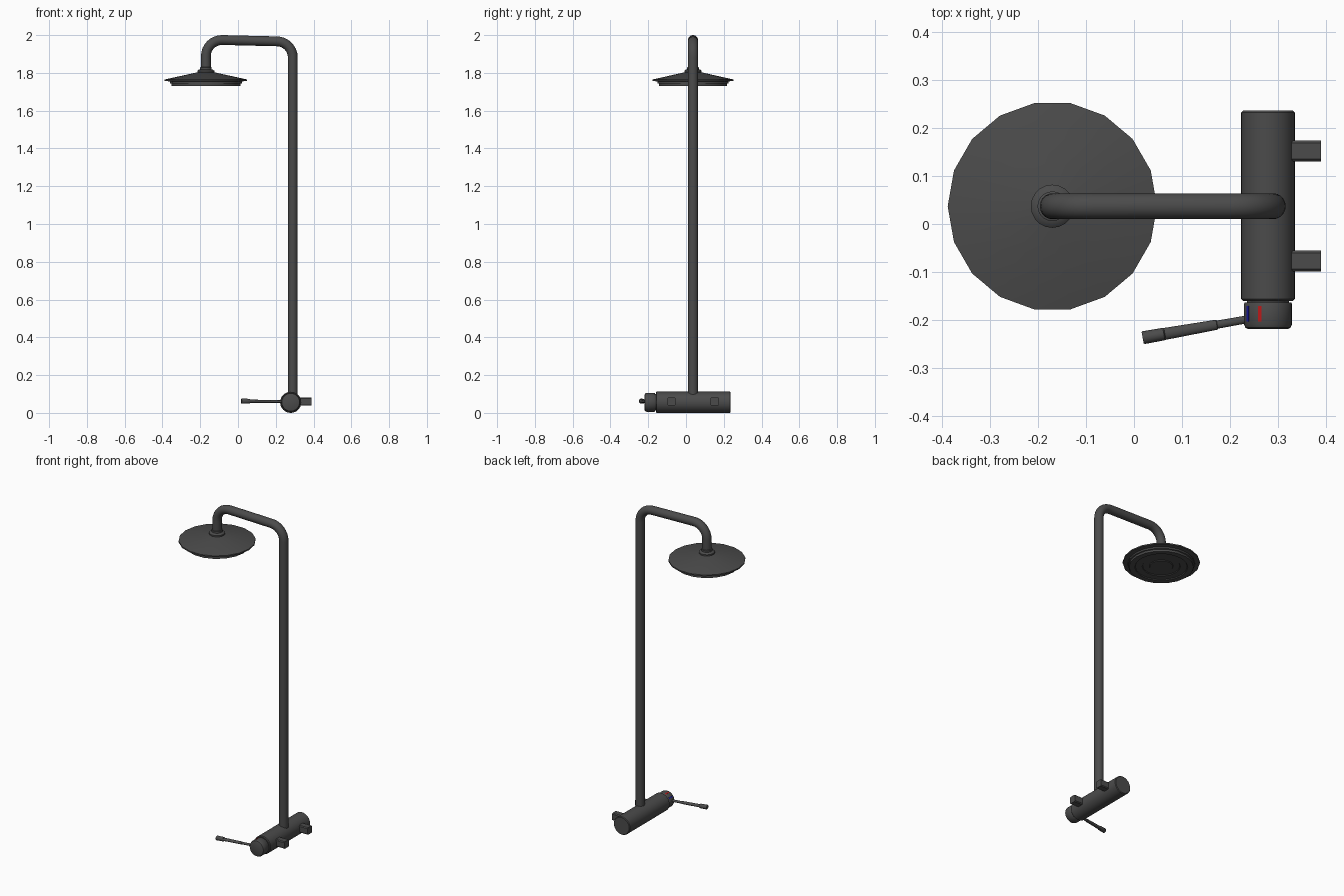
import bpy, bmesh, math
from mathutils import Vector, Matrix

if "Cube" in bpy.data.objects:
    bpy.data.objects.remove(bpy.data.objects["Cube"])

HEAD = Vector((-0.170, 0.037, 0))
VALVE = Vector((0.279, 0, 0.056))


def finish(name, bm, mat=None, angle=35):
    bmesh.ops.recalc_face_normals(bm, faces=bm.faces)
    me = bpy.data.meshes.new(name)
    bm.to_mesh(me)
    bm.free()
    ob = bpy.data.objects.new(name, me)
    bpy.context.collection.objects.link(ob)
    me.materials.append(mat or dark)
    bpy.ops.object.select_all(action='DESELECT')
    bpy.context.view_layer.objects.active = ob
    ob.select_set(True)
    bpy.ops.object.shade_smooth_by_angle(angle=math.radians(angle))
    return ob


def material(name, col):
    m = bpy.data.materials.new(name)
    m.diffuse_color = (*col, 1)
    m.use_nodes = True
    m.node_tree.nodes["Principled BSDF"].inputs["Base Color"].default_value = m.diffuse_color
    return m


dark = material("dark_metal", (0.07, 0.07, 0.07))
red = material("hot_red", (0.5, 0.01, 0.01))
blue = material("cold_blue", (0.01, 0.01, 0.35))


def skin(bm, rings):
    # Bridge successive rings of vertices and cap both ends
    n = len(rings[0])
    for a, b in zip(rings, rings[1:]):
        for i in range(n):
            j = (i + 1) % n
            bm.faces.new((a[i], a[j], b[j], b[i]))
    bm.faces.new(rings[0])
    bm.faces.new(rings[-1])


def lathe(name, profile, sides, origin, along_y=False):
    bm = bmesh.new()
    rings = []
    for r, h in profile:
        ring = []
        for i in range(sides):
            a = 2 * math.pi * i / sides
            u, v = r * math.cos(a), r * math.sin(a)
            ring.append(bm.verts.new(origin + Vector((u, h, v) if along_y else (u, v, h))))
        rings.append(ring)
    skin(bm, rings)
    return finish(name, bm)


def sweep(name, path, radii, normal, sides):
    # Sweep round sections along a path lying in a plane; radii = (in plane, along normal)
    bm = bmesh.new()
    rings = []
    for k, p in enumerate(path):
        t = (path[min(k + 1, len(path) - 1)] - path[max(k - 1, 0)]).normalized()
        side = t.cross(normal)
        ru, rv = radii[k]
        rings.append([bm.verts.new(p + side * ru * math.cos(a) + normal * rv * math.sin(a))
                      for a in (2 * math.pi * i / sides for i in range(sides))])
    skin(bm, rings)
    return finish(name, bm)


def bend(cx, cz, r, start, end, steps=8):
    return [Vector((cx + r * math.cos(math.radians(start + (end - start) * i / steps)), HEAD.y,
                    cz + r * math.sin(math.radians(start + (end - start) * i / steps))))
            for i in range(steps + 1)]


# Riser pipe with two bends
B = 0.085
path = [Vector((0.290, HEAD.y, 0.09))]
path += bend(0.290 - B, 1.967 - B, B, 0, 90)
path += bend(HEAD.x + B, 1.974 - B, B, 90, 180)
path += [Vector((HEAD.x, HEAD.y, 1.815))]
sweep("riser_pipe", path, [(0.026, 0.027)] * len(path), Vector((0, 1, 0)), 20)

# Shower head: low-sided shallow cone with a stepped lower plate
lathe("shower_head", [(0.045, 1.803), (0.218, 1.765), (0.218, 1.757), (0.190, 1.755),
                      (0.190, 1.745), (0.183, 1.743), (0.183, 1.730), (0.150, 1.730),
                      (0.147, 1.735), (0.108, 1.735), (0.105, 1.739),
                      (0.068, 1.739), (0.065, 1.735)], 18, HEAD)
lathe("head_collar", [(0.045, 1.795), (0.045, 1.811), (0.038, 1.817), (0.031, 1.819),
                      (0.031, 1.829), (0.026, 1.831)], 20, HEAD)

# Valve body, neck and rotating knob
lathe("valve_body", [(0.052, -0.160), (0.056, -0.156), (0.056, 0.232), (0.052, 0.236)],
      32, VALVE, True)
lathe("valve_neck", [(0.044, -0.17), (0.044, -0.155)], 32, VALVE, True)
lathe("valve_knob", [(0.041, -0.219), (0.047, -0.216), (0.050, -0.209), (0.050, -0.166),
                     (0.048, -0.163)], 32, VALVE, True)

# Lever handle: thin stem, flattened grip and round tip
a, b = Vector((0.250, -0.196, 0.060)), Vector((0.018, -0.237, 0.062))
stations = [(0, .008, .007), (.33, .0085, .007), (.335, .0105, .008), (.80, .0125, .0085),
            (.81, .013, .013), (.99, .0135, .0135), (1, .012, .012)]
sweep("lever", [a.lerp(b, s[0]) for s in stations], [s[1:] for s in stations],
      Vector((0, 0, 1)), 16)

# Square wall connections
for i, y in enumerate((-0.077, 0.152)):
    bm = bmesh.new()
    bmesh.ops.create_cube(bm, size=1, matrix=Matrix.Translation((0.354, y, 0.060))
                          @ Matrix.Diagonal((0.070, 0.044, 0.044, 1)))
    edges = [e for e in bm.edges if abs(e.verts[0].co.x - e.verts[1].co.x) > 0.05]
    bmesh.ops.bevel(bm, geom=edges, offset=0.005, segments=1, affect='EDGES')
    finish(f"wall_connection_{i + 1}", bm, angle=30)

# Hot and cold marks on the knob
for name, ang, mat in (("hot_mark", 20, red), ("cold_mark", 57, blue)):
    bm = bmesh.new()
    bmesh.ops.create_cube(bm, size=1, matrix=Matrix.Translation(VALVE + Vector((0, -0.187, 0)))
                          @ Matrix.Rotation(-math.radians(ang), 4, 'Y')
                          @ Matrix.Translation((0, 0, 0.0498))
                          @ Matrix.Diagonal((0.008, 0.033, 0.0016, 1)))
    finish(name, bm, mat)
